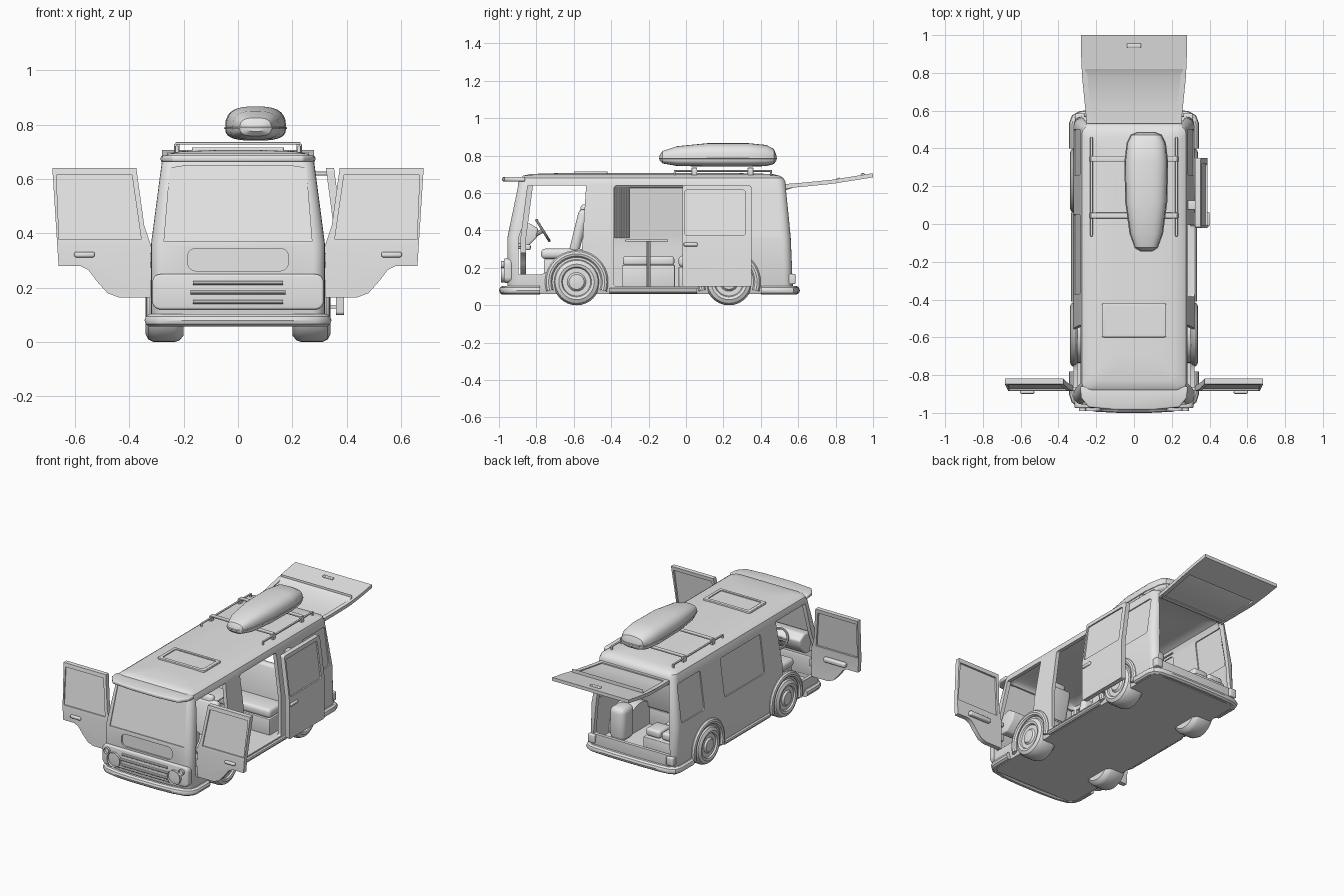
import bpy, bmesh, math
from mathutils import Vector, Matrix

old = bpy.data.objects.get("Cube")
if old:
    bpy.data.objects.remove(old, do_unlink=True)

grey = bpy.data.materials.new("plain_grey")
grey.use_nodes = True
grey.diffuse_color = (0.8, 0.8, 0.8, 1)
grey.node_tree.nodes["Principled BSDF"].inputs["Base Color"].default_value = (0.8, 0.8, 0.8, 1)


def lean(z):          # half width of the body side
    return 0.32 - max(0, z - 0.36) * 0.131


def front(z):         # y of the nose and windscreen
    return -0.955 + max(0, z - 0.36) * 0.2


def finish(bm, name, bevel=0):
    bmesh.ops.recalc_face_normals(bm, faces=bm.faces)
    if bevel:
        sharp = [e for e in bm.edges if len(e.link_faces) == 2 and e.calc_face_angle() > 0.6]
        bmesh.ops.bevel(bm, geom=sharp, offset=bevel, segments=3, profile=0.5, affect='EDGES')
    me = bpy.data.meshes.new(name)
    bm.to_mesh(me)
    bm.free()
    return link(me, name)


def link(me, name):
    ob = bpy.data.objects.new(name, me)
    me.materials.clear()
    me.materials.append(grey)
    bpy.context.collection.objects.link(ob)
    return ob


def prism(name, pts, axis, d0, d1, bend=None, bevel=0):
    """Extrude an outline along an axis, optionally following a body slope."""
    put = {'x': lambda a, b: (d0, a, b), 'y': lambda a, b: (a, d0, b), 'z': lambda a, b: (a, b, d0)}[axis]
    i = 'xyz'.index(axis)
    bm = bmesh.new()
    f = bm.faces.new([bm.verts.new(put(a, b)) for a, b in pts])
    ext = bmesh.ops.extrude_face_region(bm, geom=[f])
    for v in ext['geom']:
        if isinstance(v, bmesh.types.BMVert):
            v.co[i] = d1
    if bend:
        geom = bm.verts[:] + bm.edges[:] + bm.faces[:]
        bmesh.ops.bisect_plane(bm, geom=geom, plane_co=(0, 0, 0.36), plane_no=(0, 0, 1))
        for v in bm.verts:
            v.co[i] += bend(v.co.z)
    return finish(bm, name, bevel)


def box(name, c, s, bevel=0.004, tilt=0):
    bm = bmesh.new()
    bmesh.ops.create_cube(bm, size=1, matrix=Matrix.Translation(c) @ Matrix.Rotation(tilt, 4, 'X') @ Matrix.Diagonal((*s, 1)))
    return finish(bm, name, bevel)


def tube(name, pts, r, cyclic=False):
    cu = bpy.data.curves.new(name, 'CURVE')
    cu.dimensions, cu.bevel_depth, cu.bevel_resolution, cu.use_fill_caps = '3D', r, 3, True
    sp = cu.splines.new('POLY')
    sp.points.add(len(pts) - 1)
    for p, q in zip(sp.points, pts):
        p.co = (*q, 1)
    sp.use_cyclic_u = cyclic
    tmp = bpy.data.objects.new(name, cu)
    me = bpy.data.meshes.new_from_object(tmp)
    bpy.data.objects.remove(tmp)
    return link(me, name)


def lathe(name, prof, origin, axis='X'):
    """Spin (distance, radius) points round an axis through the origin."""
    bm = bmesh.new()
    vs = [bm.verts.new((d, 0, r)) for d, r in prof]
    es = [bm.edges.new(p) for p in zip(vs, vs[1:])]
    bmesh.ops.spin(bm, geom=vs + es, cent=(0, 0, 0), axis=(1, 0, 0), angle=math.tau, steps=32)
    bmesh.ops.remove_doubles(bm, verts=bm.verts, dist=1e-4)
    turn = Matrix.Rotation(-math.pi / 2, 4, 'Z') if axis == 'Y' else Matrix()
    bm.transform(Matrix.Translation(origin) @ turn)
    return finish(bm, name)


def mirror(ob):
    me = ob.data.copy()
    me.transform(Matrix.Diagonal((-1, 1, 1, 1)))
    me.flip_normals()
    name = ob.name
    ob.name = name + "_left"
    return link(me, name + "_right")


def rrect(a0, a1, b0, b1, r, n=5):
    pts = []
    for k, (a, b) in enumerate([(a1 - r, b1 - r), (a0 + r, b1 - r), (a0 + r, b0 + r), (a1 - r, b0 + r)]):
        for j in range(n + 1):
            t = (k + j / n) * math.pi / 2
            pts.append((a + r * math.cos(t), b + r * math.sin(t)))
    return pts


def loft(name, rings):
    bm = bmesh.new()
    loops = [[bm.verts.new(p) for p in ring] for ring in rings]
    for lo, hi in zip(loops, loops[1:]):
        for i in range(len(lo)):
            j = (i + 1) % len(lo)
            bm.faces.new((lo[i], lo[j], hi[j], hi[i]))
    bm.faces.new(loops[0])
    bm.faces.new(loops[-1])
    return finish(bm, name)


def cut(ob, cutters):
    for c in cutters:
        c.hide_render = True
        m = ob.modifiers.new("cut", 'BOOLEAN')
        m.operation, m.solver, m.object = 'DIFFERENCE', 'EXACT', c
    bpy.context.view_layer.update()
    me = bpy.data.meshes.new_from_object(ob.evaluated_get(bpy.context.evaluated_depsgraph_get()))
    ob.modifiers.clear()
    ob.data = me
    for c in cutters:
        bpy.data.objects.remove(c, do_unlink=True)


# Body shell: stacked rounded outlines, hollowed
levels = [(.06, .31, -.945, .565), (.09, .32, -.955, .572), (.36, .32, -.955, .56), (.66, lean(.66), front(.66), .532),
          (.68, .275, -.886, .522), (.693, .255, -.87, .50), (.702, .21, -.83, .46), (.706, .1, -.7, .3)]


def shell(name, inset, lo, drop):
    return loft(name, [[(x, y, max(z - drop, lo)) for x, y in rrect(inset - w, w - inset, f + inset, b - inset, .045)]
                       for z, w, f, b in levels])


body = shell("body", 0, 0, 0)
door = [(.322, .165), (.44, .165), (.48, .18), (.52, .225), (.55, .265), (.58, .28), (.66, .28),
        (.683, .64), (.374, .64), (.345, .43), (.322, .36)]
screen = [(-.272, .37), (.272, .37), (.25, .64), (.2, .648), (-.2, .648), (-.25, .64)]
side_panes = {"middle": (-.37, .05), "rear": (.26, .50)}
cutters = [shell("cavity", .022, .10, .02),
           prism("door_cut", [(u - 1.217, z) for u, z in door], 'x', -.5, .5),
           prism("side_cut", rrect(-.385, -.005, .10, .64, .015), 'x', .2, .5),
           prism("rear_cut", [(-.28, .17), (.28, .17), (.25, .64), (-.25, .64)], 'y', .45, .7),
           prism("screen_cut", screen, 'y', -.05, .06, front),
           prism("nose_cut", rrect(-.185, .185, .262, .345, .03), 'y', -.05, .011, front)]
for k, (a, b) in side_panes.items():
    pane = rrect(a, b, .37, .62, .015)
    for s in ((1, -1) if k == "rear" else (-1,)):
        slope = lambda z, s=s: s * lean(z)
        cutters.append(prism("pane_cut", pane, 'x', -s * .05, s * .05, slope))
        prism(k + "_side_glass", pane, 'x', -s * .018, -s * .007, slope)
cut(body, cutters)
prism("windscreen", screen, 'y', .007, .018, front)
prism("sun_visor", [(-.285, -.86), (-.28, -.92), (-.24, -.97), (-.1, -.983), (.1, -.983), (.24, -.97),
                    (.28, -.92), (.285, -.86)], 'z', .662, .686, None, .008)

# Front face: grille, slats, lamps, bumpers
prism("grille_panel", rrect(-.315, .315, .12, .25, .03), 'y', -.974, -.93, None, .008)
for z, w in ((.218, .165), (.183, .175), (.148, .165)):
    tube("grille_slat", [(-w, -.975, z), (w, -.975, z)], .008)
lamp = [(-.02, 0), (-.018, .03), (-.01, .036), (-.018, .04), (-.016, .047), (.02, .047)]
mirror(lathe("headlight", lamp, (.22, -.97, .17), 'Y'))
mirror(lathe("indicator", [(-.014, 0), (-.012, .014), (-.004, .019), (.02, .019)], (.272, -.97, .217), 'Y'))


def bumper(name, half):
    tube(name, [(x, y, .08) for x, y in half] + [(-x, y, .08) for x, y in reversed(half)], .024)


bumper("front_bumper", [(.32, -.78), (.32, -.90), (.31, -.93), (.28, -.955), (.2, -.97), (.08, -.976)])
bumper("rear_bumper", [(.32, .40), (.32, .53), (.31, .56), (.28, .575), (.2, .582), (.08, .585)])
mirror(tube("side_sill", [(.318, -.41, .077), (.318, .06, .077)], .016))
mirror(box("tail_light", (.287, .565, .14), (.05, .04, .055), .006))

# Wheels, flared arches and inner wells
tyre = [(.20, 0), (.20, .10), (.215, .119), (.235, .125), (.31, .125), (.33, .115), (.34, .095), (.336, .08),
        (.326, .075), (.326, .05), (.337, .04), (.34, .015), (.34, 0)]
for end, y in (("front", -.585), ("rear", .23)):
    mirror(lathe(end + "_wheel", tyre, (0, y, .125)))
    arc = [(y + math.cos(t) * .15, .125 + math.sin(t) * .15) for t in [math.pi * (i - 2) / 20 for i in range(25)]]
    mirror(tube(end + "_arch", [(.318, a, max(b, .07)) for a, b in arc], .02))
    mirror(prism(end + "_well", [(a, max(b, .07)) for a, b in arc], 'x', .17, .305))

# Open front doors with glass
slope = lambda z: -.885 + max(0, z - .36) * .131
pane = [(.356, .378), (.658, .378), (.668, .615), (.39, .615)]
leaf = prism("front_door", door, 'y', 0, .03, slope)
cut(leaf, [prism("pane_cut", pane, 'y', -.05, .08, slope)])
for part in (leaf, prism("front_door_glass", pane, 'y', .008, .018, slope),
             box("front_door_handle", (.565, -.89, .322), (.075, .018, .02), .007),
             box("front_door_armrest", (.50, -.845, .31), (.16, .03, .03), .009),
             box("front_door_hinge", (.318, -.872, .25), (.04, .02, .05)),
             box("front_door_upper_hinge", (.318, -.872, .34), (.04, .02, .03))):
    mirror(part)

# Sliding door standing outside the body
slider = prism("sliding_door", rrect(-.02, .35, .10, .64, .012), 'x', .04, .07, lean)
pane = rrect(-.008, .318, .375, .615, .012)
cut(slider, [prism("pane_cut", pane, 'x', 0, .12, lean)])
prism("sliding_door_glass", pane, 'x', .05, .061, lean)
box("sliding_door_handle", (.392, .025, .325), (.018, .075, .02), .007)
for z in (.13, .34, .62):
    box("sliding_door_arm", (lean(z) + .02, .1, z), (.07, .05, .014), .003)

# Raised tailgate
top = [(.53, .648), (.62, .655), (.78, .671), (.90, .69), (1.0, .706)]


def gate(name, up, down, width, y0=0, y1=2):
    line = [(min(max(y, y0), y1), z) for y, z in top]
    ob = prism(name, [(y, z + up) for y, z in line] + [(y, z - down) for y, z in reversed(line)], 'x', -1, 1)
    for v in ob.data.vertices:
        v.co.x *= width + .03 * min(1, (v.co.y - .53) / .3)
    return ob


tailgate = gate("tailgate", 0, .022, .25)
gap = [(-.225, .555), (.225, .555), (.25, .815), (-.25, .815)]
cut(tailgate, [prism("pane_cut", gap, 'z', .5, .9)])
gate("tailgate_glass", -.006, .015, .23, .55, .82)
box("tailgate_handle", (0, .945, .70), (.075, .022, .012), .005)
mirror(tube("tailgate_strut", [(.24, .53, .62), (.25, .60, .645)], .006))

# Roof hatch, rack and cargo box
vent = prism("roof_hatch", rrect(-.17, .17, -.60, -.42, .01), 'z', .69, .716, None, .004)
cut(vent, [prism("vent_cut", rrect(-.148, .148, -.58, -.44, .01), 'z', .71, .75)])
mirror(tube("rack_rail", [(.225, -.06, .69), (.225, -.06, .718), (.225, .455, .718), (.225, .455, .69)], .007))
for y in (.045, .345):
    box("rack_bar", (0, y, .731), (.46, .03, .009), .003)
    mirror(box("rack_foot", (.225, y, .712), (.02, .03, .035)))


def cargo_ring(y, w, lo, hi):
    ring = []
    for i in range(28):
        c, s = math.cos(i * math.tau / 28), math.sin(i * math.tau / 28)
        flat = lambda t: math.copysign(abs(t) ** .7, t)
        ring.append((.065 + w * flat(c), y, .787 + flat(s) * (hi - .787 if s > 0 else .787 - lo)))
    return ring


outline = [(-.142, .03, .775, .80), (-.125, .058, .758, .825), (-.05, .085, .745, .85), (.12, .108, .741, .867),
           (.33, .112, .741, .867), (.43, .10, .744, .857), (.47, .08, .755, .835), (.484, .045, .775, .80)]
loft("cargo_box", [cargo_ring(*o) for o in outline])
tube("cargo_seam", [(.065 + w, y, .787) for y, w, *_ in outline] +
     [(.065 - w, y, .787) for y, w, *_ in reversed(outline)], .004, True)

# Cab: dashboard, steering, seats
prism("dashboard", [(-.91, .30), (-.91, .43), (-.84, .44), (-.79, .41), (-.80, .36), (-.86, .30)], 'x', -.28, .28, None, .01)
ring = [Vector((.065 * math.cos(t), .065 * math.sin(t), 0)) for t in [math.tau * i / 24 for i in range(24)]]
pose = Matrix.Translation((-.14, -.765, .40)) @ Matrix.Rotation(math.radians(-58), 4, 'X')
tube("steering_wheel", [pose @ p for p in ring], .007, True)
tube("steering_spoke", [pose @ ring[0], pose @ ring[12]], .007)
tube("steering_column", [(-.14, -.765, .40), (-.14, -.85, .35)], .012)
mirror(box("seat_base", (.15, -.66, .17), (.19, .20, .15)))
mirror(box("seat_cushion", (.15, -.66, .275), (.21, .23, .055), .022))
mirror(box("seat_back", (.15, -.572, .395), (.2, .055, .24), .025, math.radians(-14)))
mirror(box("headrest", (.15, -.545, .51), (.11, .04, .06), .018, math.radians(-10)))

# Living area: table, benches, curtain, luggage
box("table_top", (-.12, -.21, .346), (.30, .23, .012))
tube("table_leg", [(-.05, -.20, .10), (-.05, -.20, .345)], .011)
box("bench_base", (-.20, -.20, .155), (.17, .28, .12))
for y in (-.27, -.13):
    box("bench_cushion", (-.20, y, .237), (.18, .135, .05), .015)
box("sofa_base", (0, .05, .15), (.52, .18, .11))
box("sofa_cushion", (0, .05, .235), (.52, .18, .06), .02)
box("sofa_back", (0, .14, .34), (.52, .06, .26), .02, math.radians(-8))
box("rear_locker", (-.16, .40, .16), (.22, .24, .12))
for x, y in ((-.22, .44), (-.105, .44), (-.16, .31)):
    box("locker_cushion", (x, y, .245), (.105, .12, .05), .015)
box("upright_bag", (.19, .40, .21), (.11, .13, .22), .035)
for i in range(6):
    tube("curtain_fold", [(-.283, -.375 + i * .013, .36), (-.25, -.375 + i * .013, .63)], .008)
tube("curtain_rail", [(-.25, -.38, .632), (-.25, .06, .632)], .005)

# Smooth rounded forms, keeping edges sharp
for ob in bpy.context.scene.objects:
    if ob.type == 'MESH' and grey.name in ob.data.materials:
        ob.data.shade_smooth()
        ob.data.set_sharp_from_angle(angle=math.radians(35))
